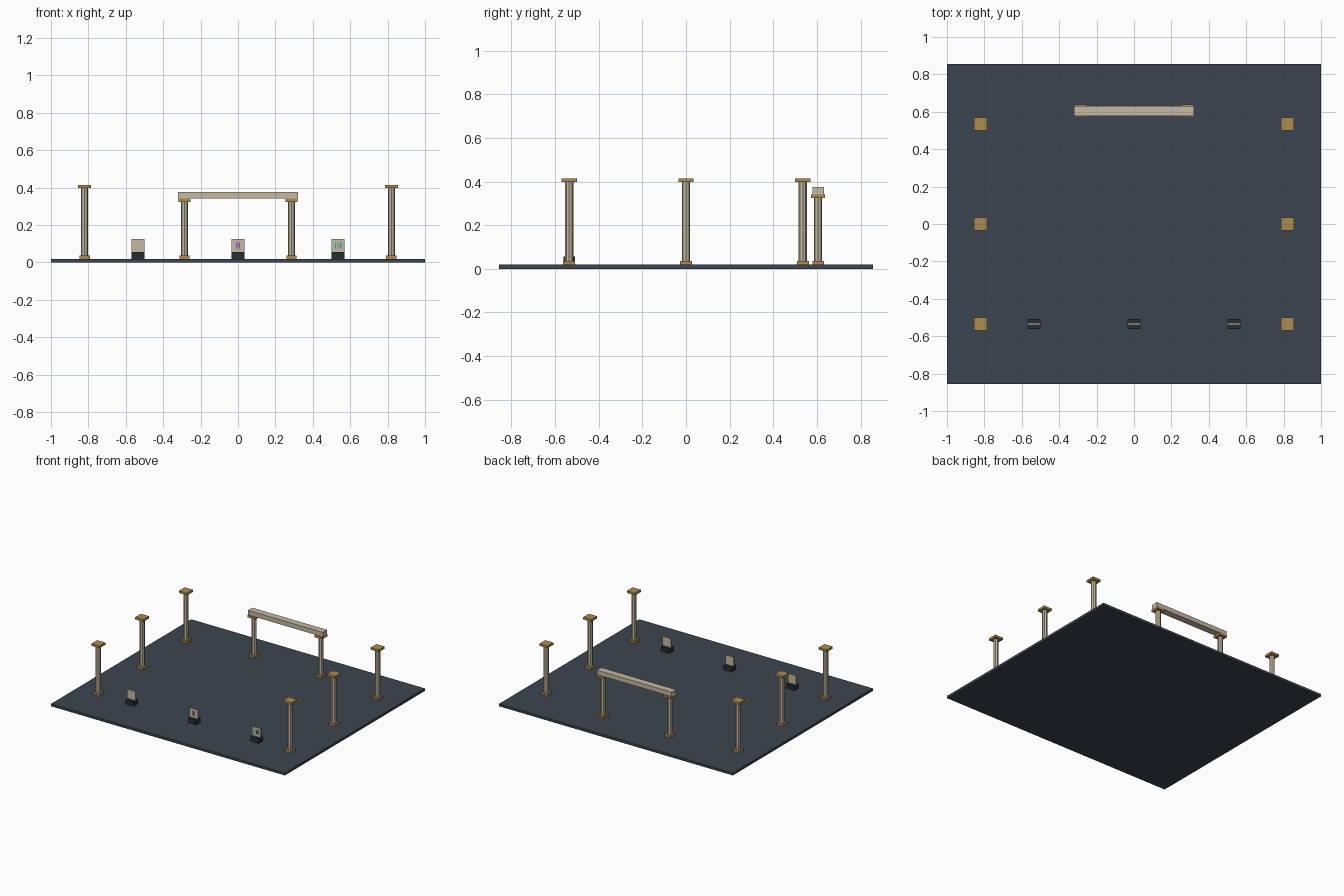
import bpy, math

if "Cube" in bpy.data.objects:
    bpy.data.objects.remove(bpy.data.objects["Cube"])


def material(name, rgb):
    m = bpy.data.materials.new(name)
    m.diffuse_color = (*rgb, 1)
    m.use_nodes = True
    m.node_tree.nodes["Principled BSDF"].inputs["Base Color"].default_value = m.diffuse_color
    return m


SLATE = material("slate", (0.045, 0.06, 0.08))
STONE = material("stone", (0.56, 0.49, 0.36))
BRONZE = material("bronze", (0.42, 0.26, 0.08))
DARK = material("dark", (0.02, 0.027, 0.035))
MARKS = [material("amber", (0.6, 0.38, 0.2)),
         material("violet", (0.25, 0.1, 0.5)),
         material("teal", (0.03, 0.4, 0.38))]


def box(name, x, y, z0, z1, sx, sy, mat, bevel=0):
    bpy.ops.mesh.primitive_cube_add(size=1, location=(x, y, (z0 + z1) / 2))
    ob = bpy.context.object
    ob.name = name
    ob.scale = (sx, sy, z1 - z0)
    bpy.ops.object.transform_apply(location=False, rotation=False, scale=True)
    ob.data.materials.append(mat)
    if bevel:
        mod = ob.modifiers.new("chamfer", 'BEVEL')
        mod.width = bevel
        mod.segments = 1
    return ob


def column(name, x, y, top, base, cap):
    # square base, octagonal shaft, square cap
    box(name + "_base", x, y, FLOOR, FLOOR + 0.017, base, base, BRONZE)
    z0, z1 = FLOOR + 0.017, top - 0.017
    bpy.ops.mesh.primitive_cylinder_add(vertices=8, radius=0.0187, depth=z1 - z0,
                                        location=(x, y, (z0 + z1) / 2))
    shaft = bpy.context.object
    shaft.name = name + "_shaft"
    shaft.data.materials.append(STONE)
    box(name + "_cap", x, y, z1, top, cap, cap, BRONZE)


# Floor slab
FLOOR = 0.019
box("floor", 0, 0, 0, FLOOR, 2, 1.712, SLATE)

# Side columns
for side, sx in (("left", -1), ("right", 1)):
    for row, y in (("front", -0.535), ("middle", 0), ("back", 0.535)):
        column(f"{side}_{row}_column", sx * 0.82, y, 0.414, 0.055, 0.07)

# Gateway at the back
for side, sx in (("left", -1), ("right", 1)):
    column(f"gate_{side}_post", sx * 0.286, 0.605, 0.341, 0.053, 0.066)
box("gate_beam", 0, 0.605, 0.341, 0.376, 0.64, 0.053, STONE)

# Three plaques on dark plinths, with one, two and three tally bars
for i, x in enumerate((-0.535, 0, 0.535)):
    y = -0.535
    box(f"plinth_{i + 1}", x, y, FLOOR, 0.056, 0.071, 0.053, DARK)
    box(f"plaque_{i + 1}", x, y, 0.056, 0.126, 0.071, 0.009, STONE)
    for k in range(i + 1):
        bx = x + (k - i / 2) * 0.014
        box(f"tally_{i + 1}_{k + 1}", bx, y - 0.0055, 0.075, 0.106, 0.007, 0.003, MARKS[i])
